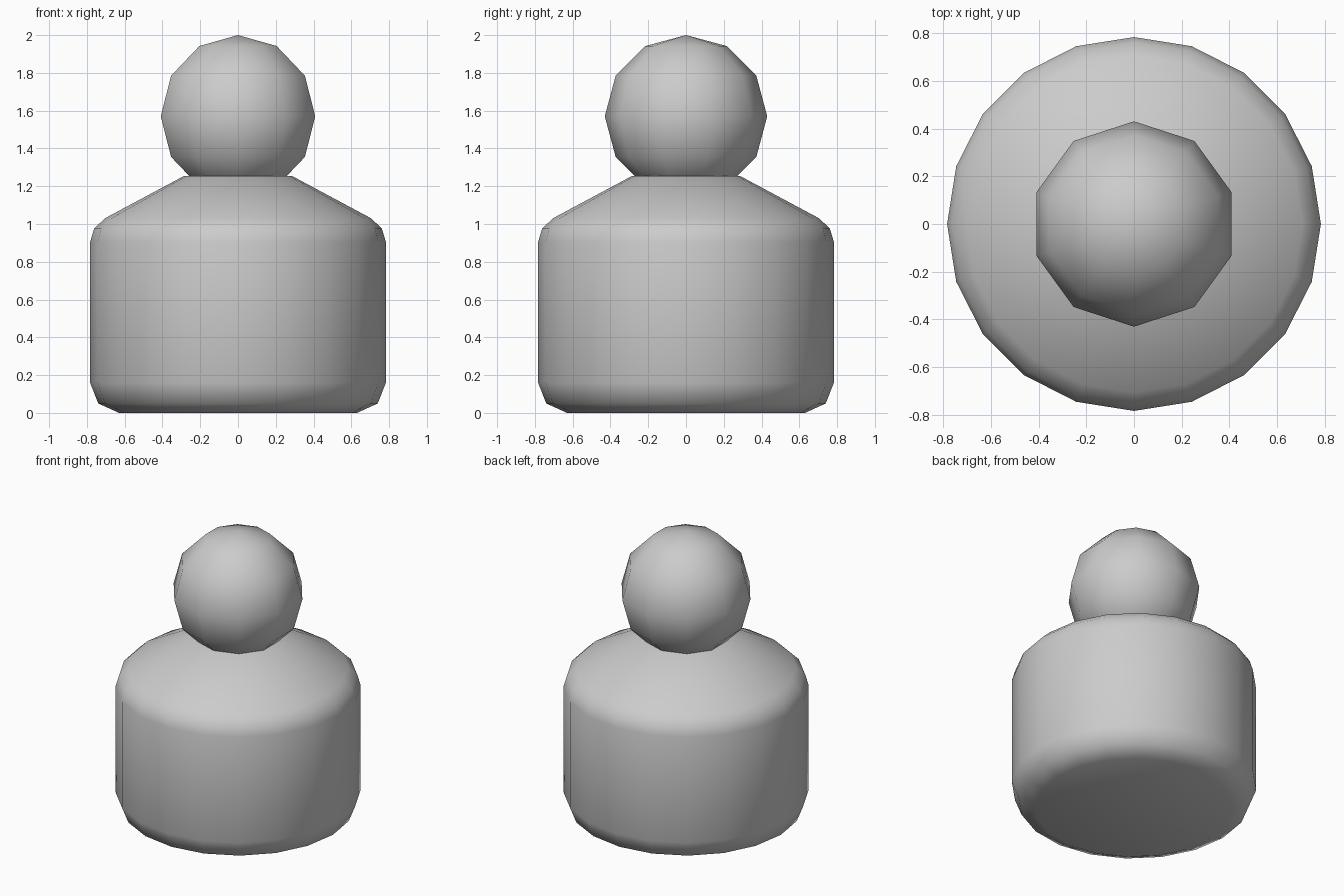
import bpy
import bmesh
from math import cos, sin, tau, pi

cube = bpy.data.objects.get("Cube")
if cube:
    bpy.data.objects.remove(cube, do_unlink=True)

# Single plain grey finish
grey = bpy.data.materials.new("plain grey")
grey.use_nodes = True
colour = (0.6, 0.6, 0.6, 1)
grey.diffuse_color = colour
grey.node_tree.nodes["Principled BSDF"].inputs["Base Color"].default_value = colour


def add_object(name, bm):
    bmesh.ops.recalc_face_normals(bm, faces=bm.faces)
    for face in bm.faces:
        face.smooth = True
    mesh = bpy.data.meshes.new(name)
    bm.to_mesh(mesh)
    bm.free()
    mesh.materials.append(grey)
    obj = bpy.data.objects.new(name, mesh)
    bpy.context.collection.objects.link(obj)
    return obj


def lathe(name, profile, sides):
    """Revolve (radius, height) points about z and cap both ends."""
    bm = bmesh.new()
    rings = [[bm.verts.new((r * cos(tau * i / sides), r * sin(tau * i / sides), z))
              for i in range(sides)] for r, z in profile]
    for low, high in zip(rings, rings[1:]):
        for i in range(sides):
            j = (i + 1) % sides
            bm.faces.new((low[i], low[j], high[j], high[i]))
    bm.faces.new(rings[0][::-1])
    bm.faces.new(rings[-1])
    return add_object(name, bm)


# Rounded body with sloping shoulders
lathe("body", [(0.63, 0), (0.74, 0.05), (0.783, 0.16), (0.783, 0.905),
               (0.762, 0.975), (0.705, 1.03), (0.285, 1.255)], 20)

# Ten-sided head resting in the neck opening, one corner facing front
bm = bmesh.new()
bmesh.ops.create_uvsphere(bm, u_segments=10, v_segments=6, radius=0.43)
spin = pi / 2 - max(bm.verts, key=lambda v: v.co.xy.length).co.xy.angle_signed((1, 0))
for v in bm.verts:
    x, y = v.co.xy
    v.co.xy = (x * cos(spin) - y * sin(spin), x * sin(spin) + y * cos(spin))
    v.co.z += 1.57
add_object("head", bm)
